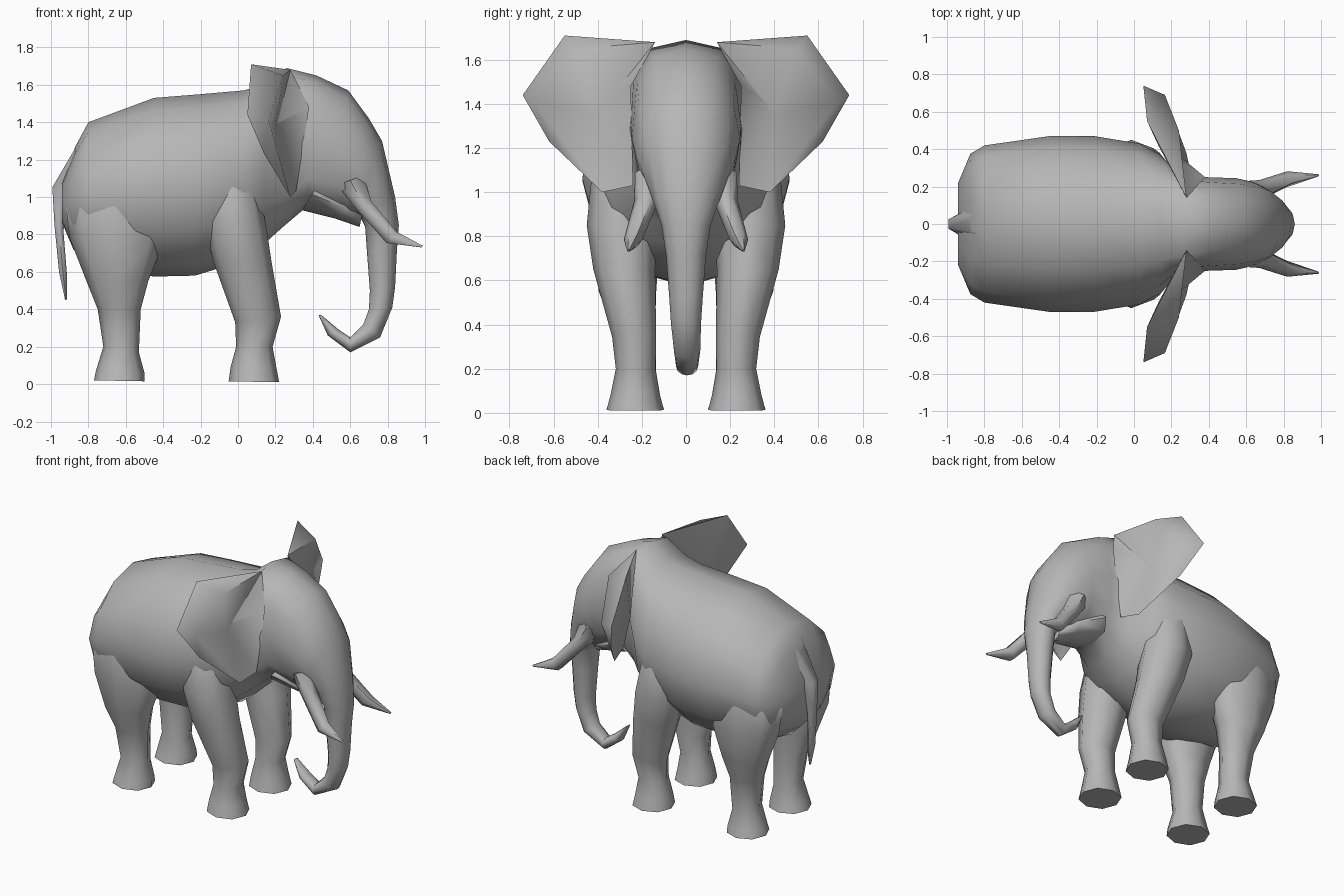
import bpy, math

grey = bpy.data.materials.new("grey_skin")
grey.diffuse_color = (0.47, 0.47, 0.47, 1)


def make(name, verts, faces, angle=60):
    me = bpy.data.meshes.new(name)
    me.from_pydata(verts, [], faces)
    me.validate()
    me.materials.append(grey)
    ob = bpy.data.objects.new(name, me)
    bpy.context.collection.objects.link(ob)
    bpy.ops.object.select_all(action='DESELECT')
    bpy.context.view_layer.objects.active = ob
    ob.select_set(True)
    bpy.ops.object.mode_set(mode='EDIT')
    bpy.ops.mesh.select_all(action='SELECT')
    bpy.ops.mesh.normals_make_consistent(inside=False)
    bpy.ops.object.mode_set(mode='OBJECT')
    bpy.ops.object.shade_smooth_by_angle(angle=math.radians(angle))
    return ob


def loft(name, rings, n=8, side=1, power=1.0):
    """Each ring: x, z of one edge, x, z of the opposite edge, centre y,
    half width, and optionally its own squareness power."""
    verts, faces = [], []
    for x1, z1, x2, z2, y, w, *own in rings:
        p = own[0] if own else power
        for i in range(n):
            a = 2 * math.pi * i / n
            c, s = (math.copysign(abs(v) ** p, v) if abs(v) > 1e-6 else 0
                    for v in (math.cos(a), math.sin(a)))
            verts.append(((x1 + x2) / 2 + (x1 - x2) / 2 * s,
                          side * (y + w * c),
                          (z1 + z2) / 2 + (z1 - z2) / 2 * s))
    for r in range(len(rings) - 1):
        for i in range(n):
            j = (i + 1) % n
            faces.append((r * n + i, r * n + j, r * n + n + j, r * n + n + i))
    faces.append(tuple(range(n)))
    faces.append(tuple(range(len(verts) - n, len(verts))))
    return make(name, verts, faces)


# Torso, neck, head and trunk as one continuous skin
loft("body_head_trunk", [
    (-0.94, 1.08, -0.94, 0.86, 0, 0.22),
    (-0.87, 1.27, -0.88, 0.72, 0, 0.375),
    (-0.80, 1.40, -0.80, 0.64, 0, 0.42),
    (-0.45, 1.53, -0.45, 0.575, 0, 0.47),
    (-0.20, 1.55, -0.23, 0.58, 0, 0.47),
    (0.03, 1.57, 0.03, 0.66, 0, 0.43),
    (0.14, 1.60, 0.14, 0.75, 0, 0.37, 0.9),
    (0.26, 1.69, 0.24, 0.84, 0, 0.26, 0.65),
    (0.42, 1.65, 0.37, 0.95, 0, 0.25, 0.8),
    (0.59, 1.57, 0.50, 0.91, 0, 0.245, 0.95),
    (0.70, 1.42, 0.57, 0.90, 0, 0.225, 0.95),
    (0.77, 1.30, 0.61, 0.90, 0, 0.20, 0.95),
    (0.84, 1.00, 0.65, 0.90, 0, 0.145),
    (0.86, 0.85, 0.68, 0.84, 0, 0.11),
    (0.85, 0.72, 0.69, 0.70, 0, 0.09),
    (0.84, 0.52, 0.705, 0.50, 0, 0.075),
    (0.825, 0.41, 0.70, 0.40, 0, 0.068),
    (0.76, 0.25, 0.67, 0.32, 0.005, 0.06),
    (0.60, 0.17, 0.60, 0.25, 0.005, 0.05),
    (0.48, 0.26, 0.54, 0.29, 0.005, 0.045),
    (0.43, 0.37, 0.445, 0.37, 0.005, 0.02),
], n=12)

# Lower jaw
loft("jaw", [
    (0.45, 1.10, 0.34, 0.93, 0, 0.20),
    (0.62, 1.00, 0.52, 0.885, 0, 0.14),
    (0.67, 0.93, 0.65, 0.84, 0, 0.06),
])

# Tail with a broad root on the rump
loft("tail", [
    (-0.81, 1.38, -0.80, 1.16, 0, 0.12),
    (-1.00, 1.06, -0.89, 0.95, 0, 0.05),
    (-0.985, 0.85, -0.93, 0.82, -0.01, 0.035),
    (-0.96, 0.60, -0.91, 0.57, -0.03, 0.03),
    (-0.925, 0.45, -0.915, 0.45, -0.04, 0.008),
], n=6)

for tag, s in (("left", 1), ("right", -1)):
    # Legs, from the sole up, with the tops tucked into the torso
    loft("front_leg_" + tag, [
        (0.22, 0.01, -0.05, 0.015, 0.23, 0.13),
        (0.205, 0.09, -0.04, 0.09, 0.23, 0.11),
        (0.185, 0.20, -0.01, 0.20, 0.228, 0.09),
        (0.23, 0.36, -0.015, 0.33, 0.235, 0.10),
        (0.18, 0.65, -0.13, 0.65, 0.28, 0.14),
        (0.15, 0.85, -0.18, 0.85, 0.29, 0.16),
        (0.11, 1.05, -0.17, 1.05, 0.27, 0.16),
        (0.06, 1.25, -0.12, 1.25, 0.22, 0.10),
    ], side=s, power=0.95)
    loft("hind_leg_" + tag, [
        (-0.50, 0.015, -0.77, 0.02, 0.23, 0.13),
        (-0.50, 0.06, -0.76, 0.07, 0.23, 0.115),
        (-0.53, 0.17, -0.72, 0.20, 0.225, 0.09),
        (-0.52, 0.40, -0.75, 0.40, 0.24, 0.10),
        (-0.48, 0.55, -0.81, 0.55, 0.265, 0.13),
        (-0.40, 0.75, -0.90, 0.78, 0.27, 0.15),
        (-0.40, 0.95, -0.92, 0.95, 0.26, 0.16),
        (-0.45, 1.20, -0.84, 1.15, 0.22, 0.12),
    ], side=s, power=0.95)

    # Tusks with a thick socket at the cheek
    loft("tusk_" + tag, [
        (0.68, 1.12, 0.52, 1.06, 0.14, 0.09),
        (0.72, 0.98, 0.62, 0.94, 0.18, 0.055),
        (0.85, 0.82, 0.79, 0.75, 0.24, 0.042),
        (0.99, 0.74, 0.98, 0.73, 0.26, 0.006),
    ], n=6, side=s)

    # Ears: wedge-shaped flap with a thick outer rim and hollow front
    p = {"top": (0.28, 0.14, 1.68), "tip_back": (0.07, 0.55, 1.71),
         "side_back": (0.05, 0.74, 1.44), "low_back": (0.14, 0.62, 1.23),
         "bottom": (0.28, 0.38, 1.00), "root": (0.31, 0.24, 1.03),
         "fold": (0.38, 0.25, 1.48), "tip_front": (0.24, 0.50, 1.65),
         "side_front": (0.165, 0.69, 1.41),
         "hollow": (0.20, 0.40, 1.35), "back": (0.13, 0.42, 1.36)}
    keys = list(p)
    front = ["top", "tip_front", "side_front", "bottom", "root", "fold"]
    back = keys[:7]
    faces = [("top", "tip_back", "tip_front"),
             ("tip_back", "side_back", "side_front", "tip_front"),
             ("side_back", "low_back", "side_front"),
             ("low_back", "bottom", "side_front")]
    for loop, hub in ((front, "hollow"), (back, "back")):
        faces += [(a, b, hub) for a, b in zip(loop, loop[1:] + loop[:1])]
    make("ear_" + tag, [(x, s * y, z) for x, y, z in p.values()],
         [tuple(keys.index(k) for k in f) for f in faces], angle=75)
